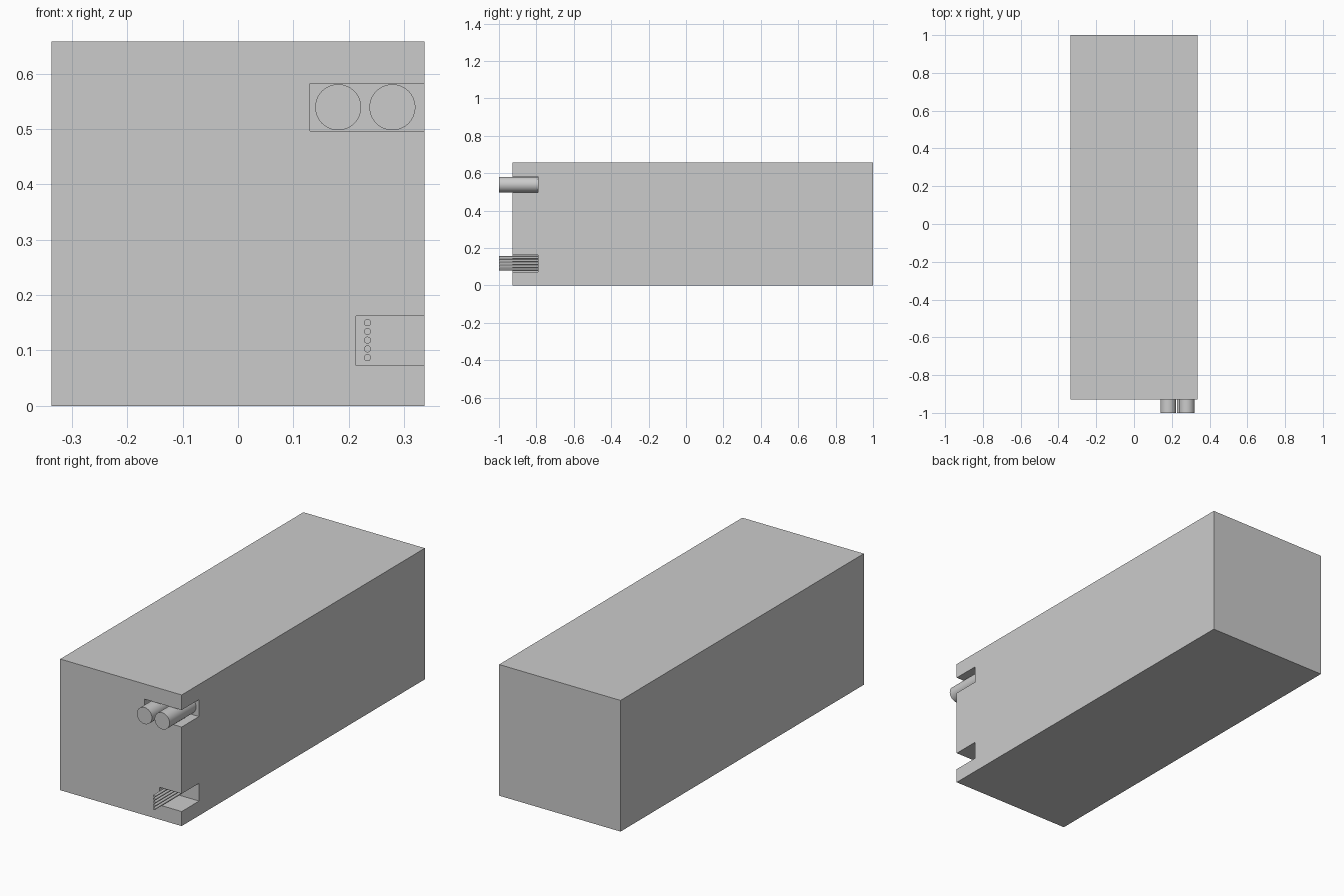
import bpy
import math

cube = bpy.data.objects.get("Cube")
if cube:
    bpy.data.objects.remove(cube, do_unlink=True)

grey = bpy.data.materials.new("light_grey")
grey.use_nodes = True
colour = (0.6, 0.6, 0.6, 1)
grey.diffuse_color = colour
grey.node_tree.nodes["Principled BSDF"].inputs["Base Color"].default_value = colour

HALF_W, HEIGHT = 0.337, 0.658
FRONT, BACK = -0.928, 1.0
PORT_END, TIP = -0.79, -1.0


def box(name, low, high):
    """Box between two opposite corners."""
    centre = [(a + b) / 2 for a, b in zip(low, high)]
    bpy.ops.mesh.primitive_cube_add(size=1, location=centre)
    obj = bpy.context.object
    obj.name = name
    obj.scale = [b - a for a, b in zip(low, high)]
    bpy.ops.object.transform_apply(location=False, rotation=False, scale=True)
    obj.data.materials.append(grey)
    return obj


def rod(name, x, z, radius, sides):
    """Smooth rod along y, from the recess floor to past the front."""
    bpy.ops.mesh.primitive_cylinder_add(
        vertices=sides, radius=radius, depth=PORT_END - TIP,
        location=(x, (PORT_END + TIP) / 2, z), rotation=(math.pi / 2, 0, 0))
    obj = bpy.context.object
    obj.name = name
    obj.data.materials.append(grey)
    bpy.ops.object.shade_smooth_by_angle(angle=math.radians(40))


# Long housing
body = box("body", (-HALF_W, FRONT, 0), (HALF_W, BACK, HEIGHT))

# Two recesses open to the front and to the left side
for inner_x, bottom, top in ((0.13, 0.497, 0.582), (0.213, 0.073, 0.162)):
    cutter = box("recess_cutter", (inner_x, FRONT - 0.1, bottom),
                 (HALF_W + 0.1, PORT_END, top))
    cutter.hide_render = True
    cut = body.modifiers.new("recess", "BOOLEAN")
    cut.operation = "DIFFERENCE"
    cut.solver = "EXACT"
    cut.object = cutter
    bpy.context.view_layer.objects.active = body
    bpy.ops.object.modifier_apply(modifier=cut.name)
    bpy.data.objects.remove(cutter, do_unlink=True)

# Pair of thick pipes in the upper recess
for i, x in enumerate((0.181, 0.279)):
    rod(f"pipe_{i + 1}", x, 0.5395, 0.0415, 64)

# Column of thin pins in the lower recess
for i in range(5):
    rod(f"pin_{i + 1}", 0.234, 0.087 + i * 0.0158, 0.0063, 32)
